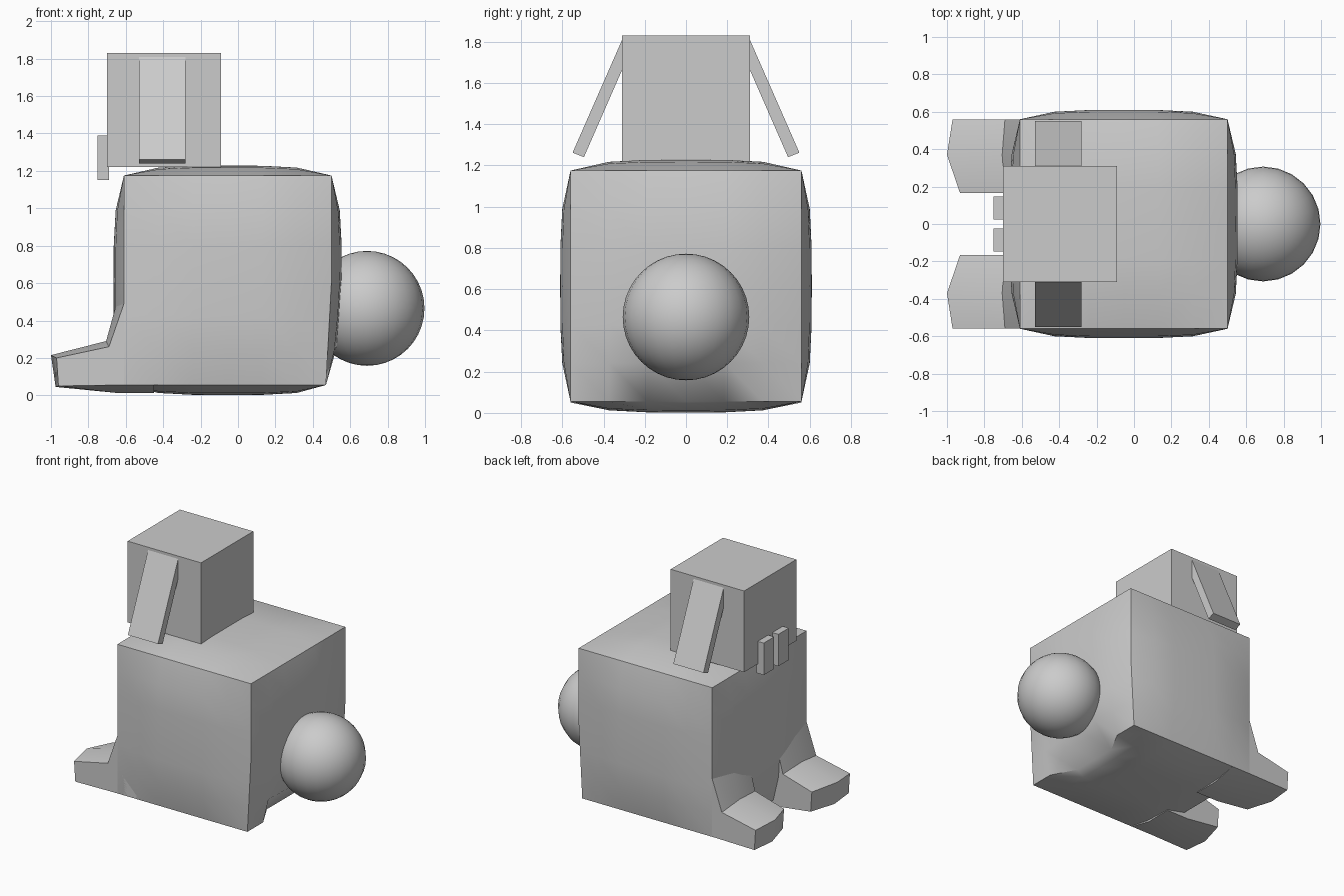
import bpy, bmesh, math
from mathutils import Vector

if "Cube" in bpy.data.objects:
    bpy.data.objects.remove(bpy.data.objects["Cube"])


def finish(name, bm, smooth=None):
    bmesh.ops.recalc_face_normals(bm, faces=bm.faces)
    me = bpy.data.meshes.new(name)
    bm.to_mesh(me)
    bm.free()
    ob = bpy.data.objects.new(name, me)
    bpy.context.collection.objects.link(ob)
    if smooth:
        bpy.ops.object.select_all(action='DESELECT')
        ob.select_set(True)
        bpy.context.view_layer.objects.active = ob
        bpy.ops.object.shade_smooth_by_angle(angle=math.radians(smooth))
    return ob


def box(name, lo, hi):
    bm = bmesh.new()
    bmesh.ops.create_cube(bm, size=1)
    lo, hi = Vector(lo), Vector(hi)
    for v in bm.verts:
        v.co = (lo + hi) / 2 + v.co * (hi - lo)
    return finish(name, bm)


def loft(name, rows, smooth=None):
    """Closed solid through equal-length cross-section rings."""
    bm = bmesh.new()
    rings = [[bm.verts.new(p) for p in row] for row in rows]
    n = len(rings[0])
    for a, b in zip(rings, rings[1:]):
        for i in range(n):
            j = (i + 1) % n
            bm.faces.new((a[i], a[j], b[j], b[i]))
    bm.faces.new(rings[0])
    bm.faces.new(rings[-1])
    return finish(name, bm, smooth)


# Body: pillow-faced cube with crisp edges
bm = bmesh.new()
bmesh.ops.create_cube(bm, size=2)
bmesh.ops.subdivide_edges(bm, edges=bm.edges[:], cuts=5, use_grid_fill=True)
centre = Vector((-0.055, 0, 0.615))
half = Vector((0.555, 0.56, 0.56))
puff = Vector((0.055, 0.05, 0.053))
for v in bm.verts:
    q = v.co.copy()
    p = Vector([centre[i] + q[i] * half[i] for i in range(3)])
    for i in range(3):
        if abs(q[i]) > 0.99:
            a, b = q[(i + 1) % 3], q[(i + 2) % 3]
            p[i] += q[i] * puff[i] * (1 - a ** 4) * (1 - b ** 4)
    # slight taper of the rump and a small cleft underneath it
    if q.x > 0.99:
        p.x -= 0.03 * max(0, -q.z)
        if q.z < -0.99 and abs(q.y) < 0.4:
            p.x -= 0.1
    v.co = p
finish("body", bm, 35)

# Feet: profiles in x, z at the outer, middle and inner columns
columns = [
    (0.56, [(-0.45, 0.5), (-0.61, 0.49), (-0.69, 0.26), (-0.97, 0.2),
            (-0.96, 0.05), (-0.64, 0.055), (-0.45, 0.055)]),
    (0.37, [(-0.45, 0.5), (-0.65, 0.49), (-0.705, 0.29), (-1.0, 0.215),
            (-0.975, 0.045), (-0.64, 0.012), (-0.45, 0.012)]),
    (0.165, [(-0.45, 0.5), (-0.645, 0.44), (-0.69, 0.27), (-0.93, 0.2),
             (-0.92, 0.05), (-0.64, 0.015), (-0.45, 0.015)]),
]
for s, side in ((-1, "right"), (1, "left")):
    loft(side + "_foot", [[(x, s * y, z) for x, z in prof] for y, prof in columns], 25)

# Head
box("head", (-0.7, -0.31, 1.22), (-0.09, 0.31, 1.83))

# Drooping ears
ear = [(0.55, 1.262), (0.495, 1.24), (0.25, 1.80), (0.303, 1.825)]
for s, side in ((-1, "right"), (1, "left")):
    loft(side + "_ear", [[(x, s * y, z) for y, z in ear] for x in (-0.53, -0.28)])

# Front teeth
for s, side in ((-1, "right"), (1, "left")):
    y0, y1 = sorted((s * 0.025, s * 0.148))
    box(side + "_tooth", (-0.75, y0, 1.15), (-0.69, y1, 1.39))

# Round tail
bm = bmesh.new()
bmesh.ops.create_uvsphere(bm, u_segments=24, v_segments=20, radius=0.307)
bmesh.ops.translate(bm, verts=bm.verts, vec=(0.69, 0, 0.465))
finish("tail", bm, 40)
